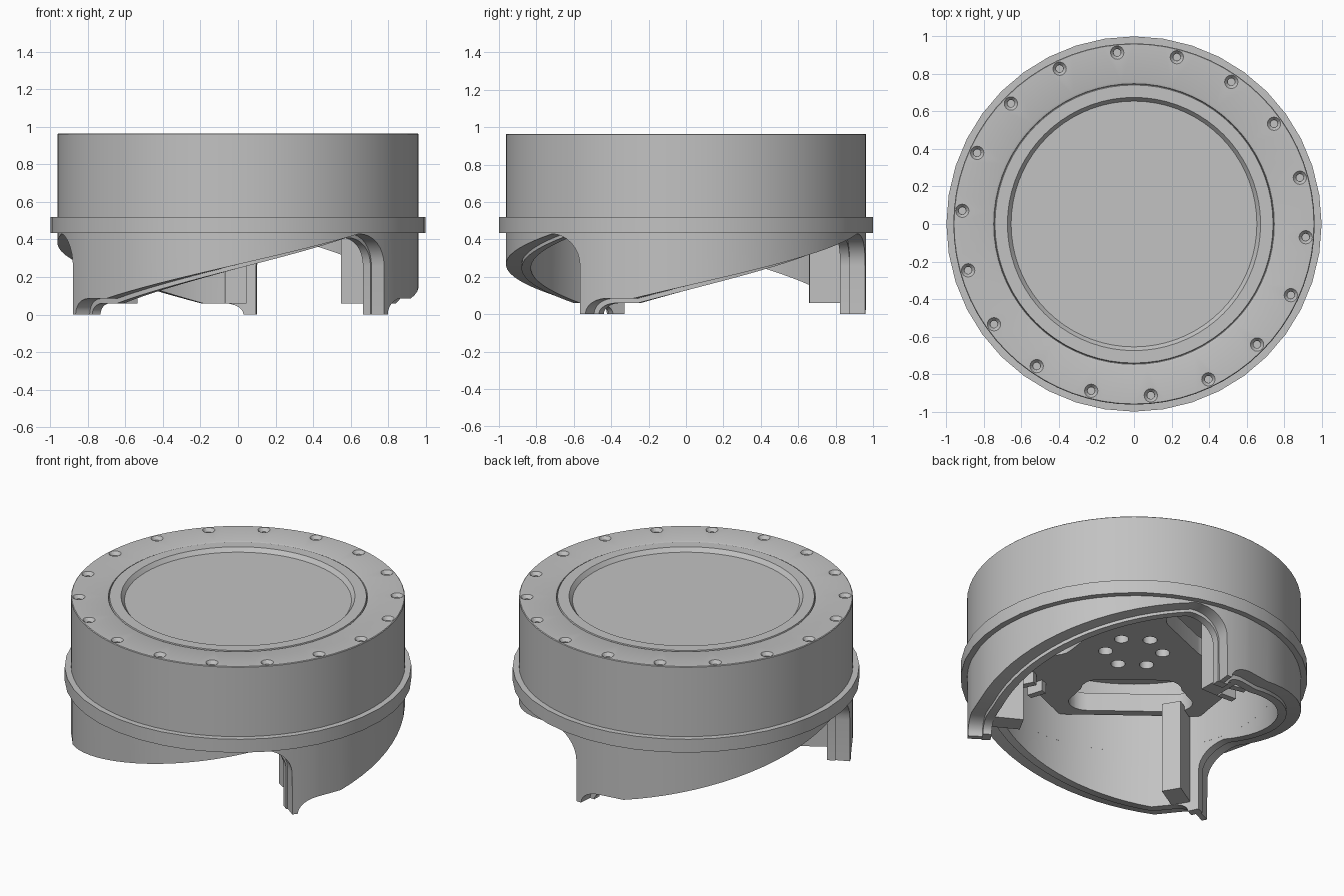
import bpy, bmesh
from math import sin, cos, pi, radians
from mathutils import Matrix, Vector

if "Cube" in bpy.data.objects:
    bpy.data.objects.remove(bpy.data.objects["Cube"])

grey = bpy.data.materials.new("plain_grey")
grey.use_nodes = True
colour = (0.54, 0.54, 0.54, 1)
grey.diffuse_color = colour
grey.node_tree.nodes["Principled BSDF"].inputs["Base Color"].default_value = colour


def polar(r, deg, z=0.0):
    return Vector((r * cos(radians(deg)), r * sin(radians(deg)), z))


def finish(name, bm, smooth=True):
    bmesh.ops.recalc_face_normals(bm, faces=bm.faces)
    mesh = bpy.data.meshes.new(name)
    bm.to_mesh(mesh)
    bm.free()
    mesh.materials.append(grey)
    ob = bpy.data.objects.new(name, mesh)
    bpy.context.collection.objects.link(ob)
    if smooth:
        activate(ob)
        bpy.ops.object.shade_smooth_by_angle(angle=radians(30))
    return ob


def activate(ob):
    bpy.ops.object.select_all(action='DESELECT')
    ob.select_set(True)
    bpy.context.view_layer.objects.active = ob


def cut(ob, cutter):
    mod = ob.modifiers.new("cut", 'BOOLEAN')
    mod.object = cutter
    mod.solver = 'EXACT'
    activate(ob)
    bpy.ops.object.modifier_apply(modifier=mod.name)
    bpy.data.objects.remove(cutter)
    bpy.ops.object.shade_smooth_by_angle(angle=radians(30))


def lathe(name, profile, steps):
    """Spin a closed (radius, height) loop about z."""
    bm = bmesh.new()
    rings = [[bm.verts.new(polar(r, 360 * i / steps, z)) for r, z in profile]
             for i in range(steps)]
    n = len(profile)
    for i in range(steps):
        a, b = rings[i], rings[(i + 1) % steps]
        for j in range(n):
            k = (j + 1) % n
            bm.faces.new((a[j], a[k], b[k], b[j]))
    bmesh.ops.remove_doubles(bm, verts=bm.verts, dist=1e-5)
    return finish(name, bm)


def cone(bm, pos, r_low, r_high, depth, sides=16):
    bmesh.ops.create_cone(bm, cap_ends=True, segments=sides, radius1=r_low,
                          radius2=r_high, depth=depth, matrix=Matrix.Translation(pos))


def box(bm, r, deg, z, size):
    m = (Matrix.Translation(polar(r, deg, z)) @ Matrix.Rotation(radians(deg), 4, 'Z')
         @ Matrix.Diagonal((*size, 1)))
    bmesh.ops.create_cube(bm, size=1, matrix=m)


def prism(bm, outline, z0, z1):
    """Extrude a flat outline between two heights."""
    low = [bm.verts.new((p.x, p.y, z0)) for p in outline]
    high = [bm.verts.new((p.x, p.y, z1)) for p in outline]
    bm.faces.new(low)
    bm.faces.new(high)
    for i in range(len(outline)):
        k = (i + 1) % len(outline)
        bm.faces.new((low[i], low[k], high[k], high[i]))


FEET = (84, 204, 324)
TOP = 0.965
RIM = 0.963
SKIRT_TOP = 0.435

# Upper housing with recessed window and a fine groove in the cover
housing_profile = [(RIM, SKIRT_TOP), (RIM, TOP - 0.004), (RIM - 0.004, TOP), (0.76, TOP),
                   (0.748, TOP - 0.004), (0.745, TOP - 0.012), (0.741, TOP), (0.675, TOP),
                   (0.655, 0.94), (0, 0.94), (0, 0.88), (0.83, 0.88), (0.83, SKIRT_TOP)]
housing = lathe("upper_housing", housing_profile, 72)

# Countersunk screw holes
bm = bmesh.new()
for i in range(18):
    cone(bm, polar(0.918, 15.6 + 20 * i, TOP - 0.01), 0.02, 0.036, 0.0205)
cut(housing, finish("countersinks", bm, False))
bm = bmesh.new()
for i in range(18):
    cone(bm, polar(0.918, 15.6 + 20 * i, TOP - 0.03), 0.019, 0.019, 0.05)
cut(housing, finish("screw_bores", bm, False))

# Flange around the middle
lathe("flange", [(0.95, SKIRT_TOP), (1, SKIRT_TOP), (1, 0.52), (0.95, 0.52)], 40)


def lower_edge(lead, foot, arc, step, ramp, drop):
    """One tooth: foot, small arch, flat, rising ramp, then a fillet to the next foot."""
    pts = [(-lead, 0), (foot, 0)]
    for i in range(1, 7):
        t = i * pi / 12
        pts.append((foot + arc * (1 - cos(t)), step * sin(t)))
    end_a, end_z = 108 - lead, 0.43 - drop
    for i in range(19):
        f = i / 18
        pts.append((ramp + (end_a - ramp) * f, step + (end_z - step) * f))
    for i in range(1, 9):
        t = i * pi / 16
        pts.append((end_a + (12 - 0.05) * sin(t), 0.26 + (end_z - 0.26) * cos(t)))
    return pts


def skirt(name, r_in, r_out, edge):
    bm = bmesh.new()
    cols = []
    for base in FEET:
        for a, z in edge:
            cols.append([bm.verts.new(polar(r, base + a, h)) for r, h in
                         ((r_in, z), (r_out, z), (r_out, SKIRT_TOP), (r_in, SKIRT_TOP))])
    for i, a in enumerate(cols):
        b = cols[(i + 1) % len(cols)]
        for j in range(4):
            k = (j + 1) % 4
            bm.faces.new((a[j], a[k], b[k], b[j]))
    return finish(name, bm)


# Ramped skirt: outer wall and a slightly longer inner lip
skirt("outer_skirt", 0.88, RIM, lower_edge(0, 2, 8, 0.085, 19, 0))
skirt("inner_lip", 0.83, 0.88, lower_edge(0.6, 4, 7, 0.06, 19, 0.02))

# Inner columns behind each foot
bm = bmesh.new()
for a in FEET:
    box(bm, 0.75, a + 7, 0.35, (0.18, 0.115, 0.58))
finish("inner_columns", bm, False)

# Carrier plate: a hexagon with slightly rounded-off corners
SLOTS = (112, 232, 352)
PLATE_LOW, PLATE_HIGH = 0.615, 0.73
outline = []
for a in SLOTS:
    for r, d in ((0.835, -29), (0.835, 29), (0.72, 52), (0.72, 68)):
        outline.append(polar(r, a + d))
bm = bmesh.new()
prism(bm, outline, PLATE_LOW, PLATE_HIGH)
plate = finish("carrier_plate", bm, False)

# Plate openings: a ring of round holes and three wide rounded windows
bm = bmesh.new()
for i in range(6):
    cone(bm, polar(0.165, 24 + 60 * i, 0.67), 0.042, 0.042, 0.3)
for a in SLOTS:
    turn = Matrix.Rotation(radians(a), 3, 'Z')
    slot = []
    for x, y, start in ((0.57, 0.25, 0), (0.43, 0.18, 90),
                        (0.43, -0.18, 180), (0.57, -0.25, 270)):
        for i in range(6):
            slot.append(turn @ (Vector((x, y, 0)) + polar(0.11, start + 18 * i)))
    prism(bm, slot, 0.5, 0.85)
cut(plate, finish("plate_cutters", bm, False))

# Small forked clips under the plate corners
bm = bmesh.new()
for a in SLOTS:
    for s in (-5, 5):
        box(bm, 0.67, a + 60 + s, PLATE_LOW - 0.03, (0.1, 0.04, 0.08))
finish("plate_clips", bm, False)
